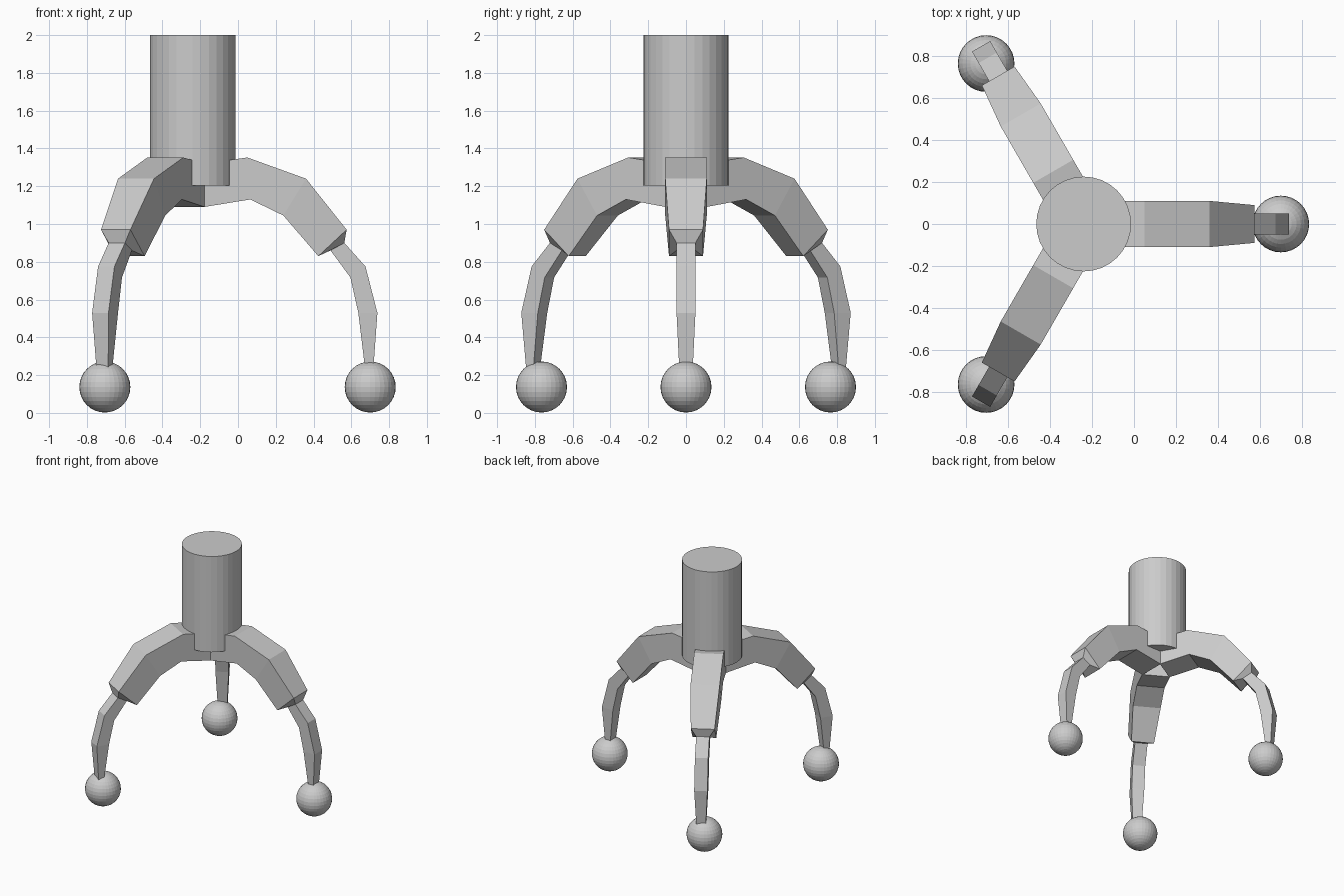
import bpy, bmesh, math
from mathutils import Matrix, Vector

if "Cube" in bpy.data.objects:
    bpy.data.objects.remove(bpy.data.objects["Cube"])

HUB_X = -0.24

# Leg sections: outer (x, z), inner (x, z), half width
SECTIONS = [
    ((-0.18, 1.32), (-0.18, 1.09), 0.11),
    ((0.05, 1.352), (0.065, 1.13), 0.11),
    ((0.36, 1.24), (0.24, 1.045), 0.11),
    ((0.575, 0.97), (0.425, 0.83), 0.09),
    ((0.563, 0.90), (0.49, 0.86), 0.05),
    ((0.675, 0.775), (0.595, 0.717), 0.05),
    ((0.738, 0.53), (0.637, 0.53), 0.05),
    ((0.717, 0.24), (0.672, 0.24), 0.036),
]


def build_leg(name, angle):
    bm = bmesh.new()
    rings = []
    for (xo, zo), (xi, zi), w in SECTIONS:
        rings.append([bm.verts.new((x - HUB_X, y, z)) for x, y, z in
                      ((xo, -w, zo), (xo, w, zo), (xi, w, zi), (xi, -w, zi))])
    for a, b in zip(rings, rings[1:]):
        for i in range(4):
            j = (i + 1) % 4
            bm.faces.new((a[i], a[j], b[j], b[i]))
    bm.faces.new(rings[0])
    bm.faces.new(rings[-1])
    bmesh.ops.recalc_face_normals(bm, faces=bm.faces)
    bm.transform(Matrix.Translation((HUB_X, 0, 0)) @ Matrix.Rotation(angle, 4, 'Z'))
    mesh = bpy.data.meshes.new(name)
    bm.to_mesh(mesh)
    bm.free()
    bpy.context.collection.objects.link(bpy.data.objects.new(name, mesh))


# Central post
bpy.ops.mesh.primitive_cylinder_add(vertices=32, radius=0.226, depth=0.795,
                                    location=(HUB_X, 0, 1.6025))
bpy.context.object.name = "center_post"

# Three legs, each with a ball foot
feet = [(0.70, 0), (-0.705, 0.765), (-0.705, -0.765)]
for i, (x, y) in enumerate(feet):
    build_leg(f"leg_{i + 1}", math.radians(120 * i))
    bpy.ops.mesh.primitive_uv_sphere_add(segments=32, ring_count=16, radius=0.135,
                                         location=(x, y, 0.137))
    bpy.context.object.name = f"ball_foot_{i + 1}"
